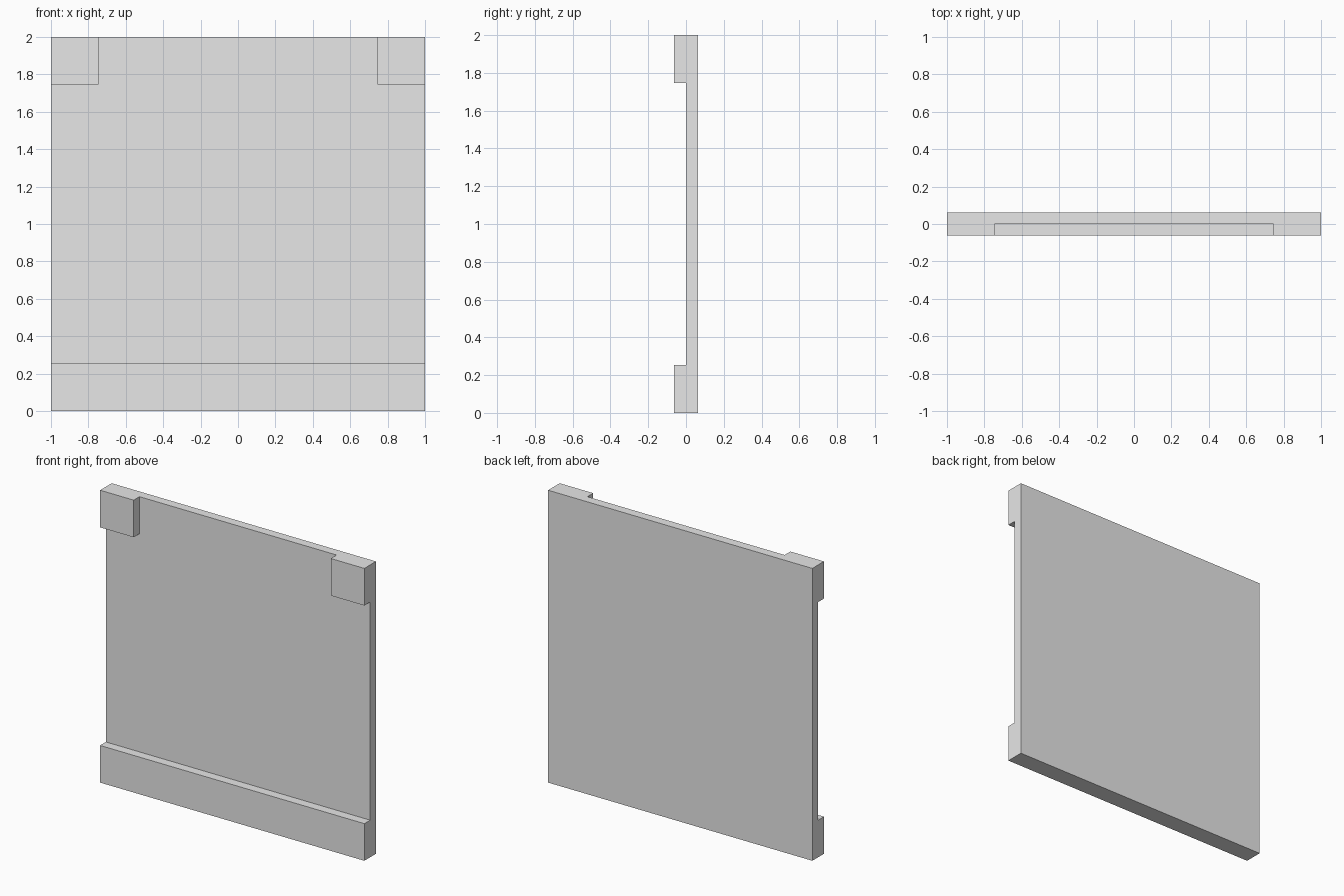
import bpy
import bmesh
from mathutils import Matrix, Vector

default = bpy.data.objects.get("Cube")
if default:
    bpy.data.objects.remove(default, do_unlink=True)

SIZE = 2.0      # width and height
THICK = 0.0625  # panel thickness, also the height of the raised areas
BAND = 0.254    # width of the raised areas

grey = bpy.data.materials.new("light_grey")
grey.use_nodes = True
colour = (0.8, 0.8, 0.8, 1)
grey.diffuse_color = colour
grey.node_tree.nodes["Principled BSDF"].inputs["Base Color"].default_value = colour

# Thin upright panel
bm = bmesh.new()
bmesh.ops.create_cube(bm, size=1, matrix=Matrix.Translation((0, THICK / 2, SIZE / 2))
                      @ Matrix.Diagonal((SIZE, THICK, SIZE, 1)))

# Cut lines bounding the corner blocks and the bottom rail
inner = SIZE / 2 - BAND
cuts = [((-inner, 0, 0), (1, 0, 0)), ((inner, 0, 0), (1, 0, 0)),
        ((0, 0, BAND), (0, 0, 1)), ((0, 0, SIZE - BAND), (0, 0, 1))]
for point, normal in cuts:
    bmesh.ops.bisect_plane(bm, geom=bm.verts[:] + bm.edges[:] + bm.faces[:],
                           plane_co=point, plane_no=normal)


def is_raised(face):
    c = face.calc_center_median()
    corner = c.z > SIZE - BAND and abs(c.x) > inner
    return face.normal.y < -0.9 and (c.z < BAND or corner)


# Raise the two upper corner blocks and the bottom rail
bm.normal_update()
raised = [f for f in bm.faces if is_raised(f)]
result = bmesh.ops.extrude_face_region(bm, geom=raised)
moved = [v for v in result["geom"] if isinstance(v, bmesh.types.BMVert)]
bmesh.ops.translate(bm, verts=moved, vec=Vector((0, -THICK, 0)))
leftover = [f for f in raised if f.is_valid]
if leftover:
    bmesh.ops.delete(bm, geom=leftover, context="FACES")

# Merge coplanar faces left by the cuts
bmesh.ops.recalc_face_normals(bm, faces=bm.faces[:])
bmesh.ops.dissolve_limit(bm, angle_limit=0.01, verts=bm.verts[:], edges=bm.edges[:])

mesh = bpy.data.meshes.new("wall_panel")
bm.to_mesh(mesh)
bm.free()
mesh.materials.append(grey)
panel = bpy.data.objects.new("wall_panel", mesh)
bpy.context.collection.objects.link(panel)
